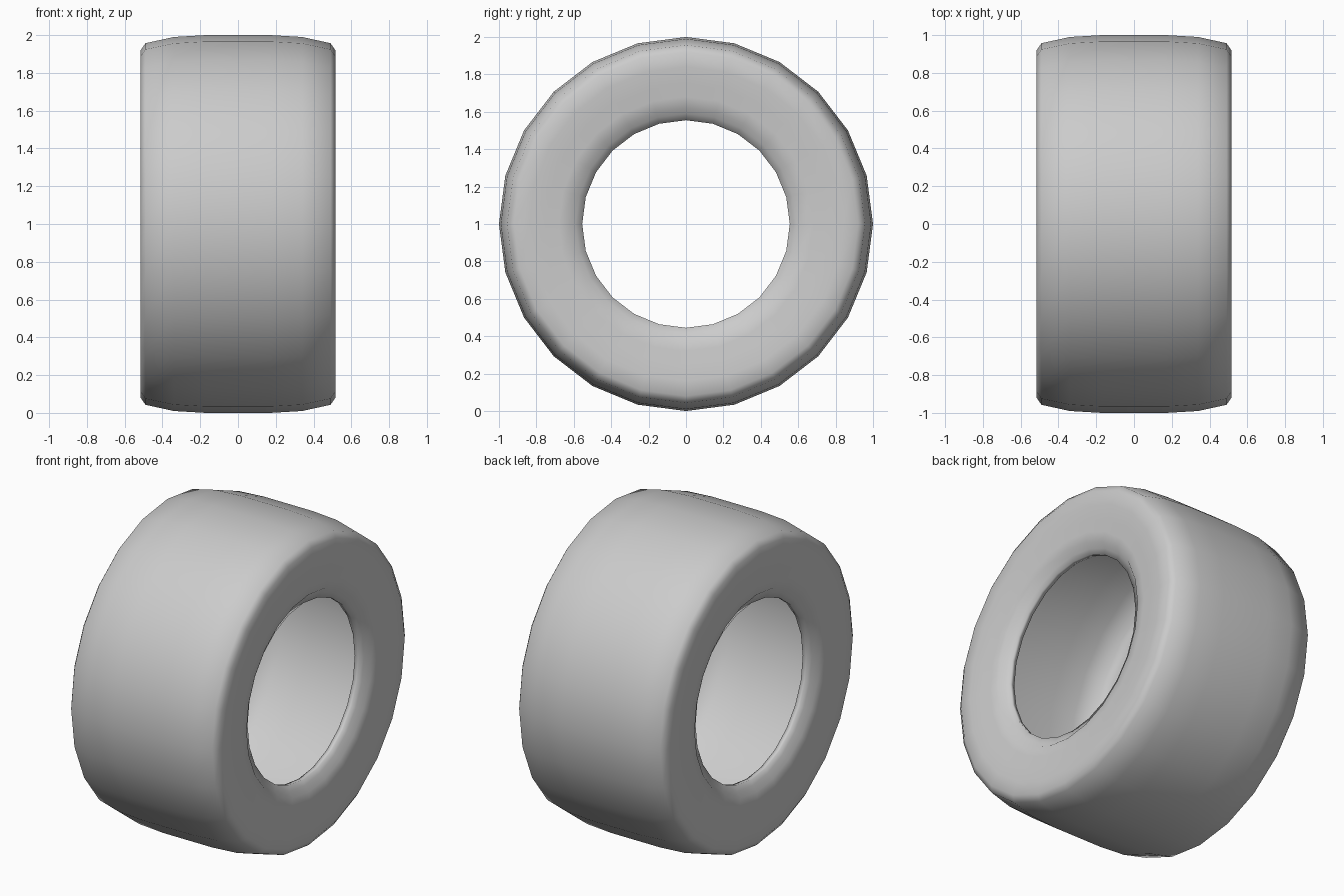
import bpy, bmesh, math
from mathutils import Vector

cube = bpy.data.objects.get("Cube")
if cube:
    bpy.data.objects.remove(cube, do_unlink=True)

SIDES = 24

# One flat grey rubber colour
rubber = bpy.data.materials.new("grey_rubber")
rubber.use_nodes = True
grey = (0.6, 0.6, 0.6, 1)
rubber.diffuse_color = grey
rubber.node_tree.nodes["Principled BSDF"].inputs["Base Color"].default_value = grey

# Half cross-section as (offset along axle, radius): tread, shoulder, sidewall, bead
outer = [(0.17, 1.0), (0.34, 0.99), (0.49, 0.957), (0.515, 0.92), (0.515, 0.84),
         (0.508, 0.75), (0.498, 0.68), (0.494, 0.62), (0.462, 0.59), (0.455, 0.555)]
# Hollow inside, from the bead back out to the tread
inner = [(0.42, 0.56), (0.425, 0.62), (0.465, 0.72), (0.48, 0.86), (0.45, 0.925),
         (0.33, 0.955), (0.17, 0.965)]
half = outer + inner
section = half + [(-x, r) for x, r in reversed(half)]

# Sweep the closed cross-section round the axle
bm = bmesh.new()
rings = []
for i in range(SIDES):
    a = math.tau * i / SIDES
    rings.append([bm.verts.new(Vector((x, r * math.sin(a), 1 + r * math.cos(a))))
                  for x, r in section])
n = len(section)
for i, ring in enumerate(rings):
    after = rings[(i + 1) % SIDES]
    for j in range(n):
        k = (j + 1) % n
        bm.faces.new((ring[j], ring[k], after[k], after[j]))
bmesh.ops.recalc_face_normals(bm, faces=bm.faces)
for f in bm.faces:
    f.smooth = True

mesh = bpy.data.meshes.new("tyre")
bm.to_mesh(mesh)
bm.free()
mesh.materials.append(rubber)
tyre = bpy.data.objects.new("tyre", mesh)
bpy.context.collection.objects.link(tyre)
